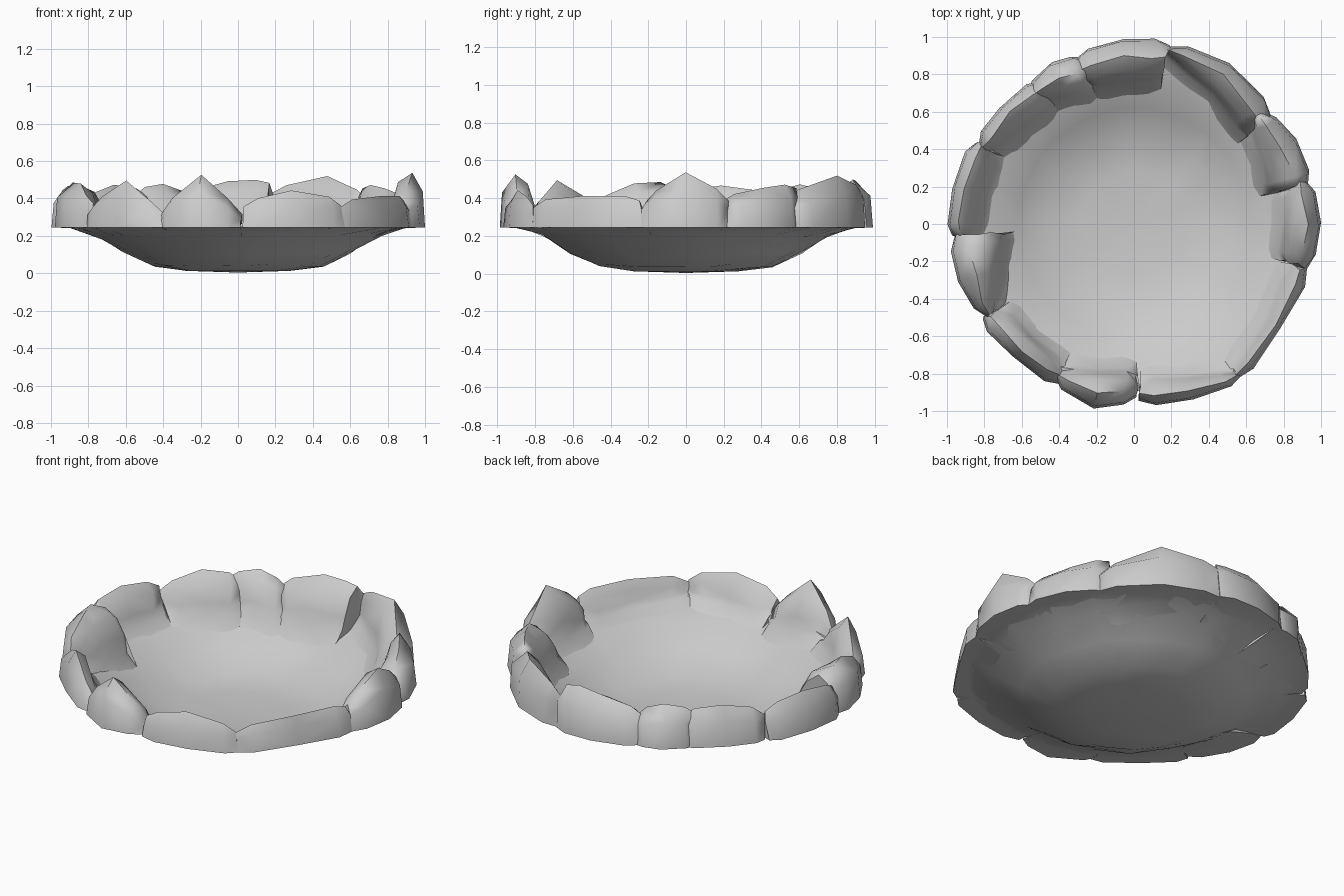
import bpy, bmesh, math, random

if "Cube" in bpy.data.objects:
    bpy.data.objects.remove(bpy.data.objects["Cube"])

random.seed(4)

# Bowl profile: radius, height of the underside
PROFILE = [(0.0, 0.004), (0.28, 0.013), (0.46, 0.042), (0.62, 0.115),
           (0.77, 0.21), (0.90, 0.244)]
SEGS = 22
THICK = 0.006


def bowl_z(r):
    for (r0, z0), (r1, z1) in zip(PROFILE, PROFILE[1:]):
        if r <= r1:
            return z0 + (z1 - z0) * (r - r0) / (r1 - r0)
    return PROFILE[-1][1]


def finish(bm, name, angle):
    bmesh.ops.recalc_face_normals(bm, faces=bm.faces[:])
    mesh = bpy.data.meshes.new(name)
    bm.to_mesh(mesh)
    bm.free()
    ob = bpy.data.objects.new(name, mesh)
    bpy.context.collection.objects.link(ob)
    bpy.ops.object.select_all(action='DESELECT')
    ob.select_set(True)
    bpy.context.view_layer.objects.active = ob
    bpy.ops.object.shade_smooth_by_angle(angle=math.radians(angle))
    return ob


# Shallow dented bowl: underside and inside skins joined at the rim
def build_bowl():
    bm = bmesh.new()
    jitter = [[(random.uniform(-0.2, 0.2), random.uniform(-0.01, 0.01))
               for _ in range(SEGS)] for _ in PROFILE]
    order = list(range(len(PROFILE)))
    rows = [(k, 0) for k in order] + [(k, THICK) for k in reversed(order)]
    rings = []
    for k, lift in rows:
        r, z = PROFILE[k]
        if r == 0:
            rings.append([bm.verts.new((0, 0, z + lift))])
            continue
        ring = []
        for i in range(SEGS):
            da, dz = jitter[k][i]
            a = 2 * math.pi * (i + da) / SEGS
            if not 0.3 < r < 0.8:
                dz = 0
            ring.append(bm.verts.new((r * math.cos(a), r * math.sin(a), z + dz + lift)))
        rings.append(ring)
    for lo, hi in zip(rings, rings[1:]):
        for i in range(SEGS):
            j = (i + 1) % SEGS
            if len(lo) == 1:
                bm.faces.new((lo[0], hi[i], hi[j]))
            elif len(hi) == 1:
                bm.faces.new((lo[i], lo[j], hi[0]))
            else:
                bm.faces.new((lo[i], lo[j], hi[j], hi[i]))
    finish(bm, "bowl", 50)


# Rim stones: start/end angle, inner radius start/end,
# outer radius start/middle/end, top height start/middle/end
STONES = [
    (-14, 13.5, 0.80, 0.83, 0.98, 1.00, 0.98, 0.41, 0.53, 0.41),
    (13, 41, 0.74, 0.81, 0.98, 0.98, 0.94, 0.42, 0.45, 0.48),
    (38, 79, 0.75, 0.90, 0.96, 1.00, 0.99, 0.42, 0.52, 0.45),
    (79, 109, 0.78, 0.76, 1.00, 0.99, 0.96, 0.51, 0.49, 0.43),
    (107, 128, 0.74, 0.81, 0.95, 0.97, 0.93, 0.42, 0.47, 0.45),
    (124, 153, 0.76, 0.83, 0.94, 0.95, 0.96, 0.44, 0.47, 0.42),
    (153, 184, 0.83, 0.85, 0.98, 0.99, 1.00, 0.44, 0.47, 0.44),
    (184, 212, 0.69, 0.85, 0.99, 0.99, 0.96, 0.48, 0.48, 0.40),
    (212, 244, 0.82, 0.82, 0.98, 0.96, 0.97, 0.38, 0.49, 0.34),
    (243, 271, 0.85, 0.78, 0.95, 1.01, 0.95, 0.36, 0.52, 0.35),
    (272, 305, 0.82, 0.93, 0.97, 0.99, 1.02, 0.38, 0.44, 0.39),
    (304, 345, 0.92, 0.84, 1.02, 0.96, 0.98, 0.38, 0.41, 0.42),
]


def three(a, b, c, t):
    return a + (b - a) * t * 2 if t < 0.5 else b + (c - b) * (t * 2 - 1)


def build_stone(index, spec):
    a0, a1, i0, i1, o0, om, o1, h0, hm, h1 = spec
    bm = bmesh.new()
    rings = []
    for t in (0.0, 0.14, 0.5, 0.86, 1.0):
        end = t in (0.0, 1.0)
        ri = i0 + (i1 - i0) * t
        ro = three(o0, om, o1, t)
        h = three(h0, hm, h1, t) + random.uniform(-0.008, 0.008)
        if end:                      # chipped, narrower ends
            h -= 0.03
            ri += 0.03
            ro -= 0.025
        w = ro - ri
        ridge = random.uniform(0.5, 0.66)
        section = [
            (ri + 0.01, bowl_z(ri) + THICK * 0.5),
            (min(ro - 0.02, 0.90), 0.242),
            (ro, 0.245),
            (ro - 0.012, 0.245 + 0.66 * (h - 0.245)),
            (ri + w * ridge, h),
            (ri + w * 0.22, h - 0.05),
            (ri, 0.24 + 0.36 * (h - 0.245)),
            (ri - 0.02, bowl_z(ri) + 0.035),
            (ri - 0.08, bowl_z(ri - 0.08) + THICK * 0.5),
        ]
        ring = []
        for r, z in section:
            a = math.radians(a0 + (a1 - a0) * t + random.uniform(-0.8, 0.8))
            ring.append(bm.verts.new((r * math.cos(a), r * math.sin(a), z)))
        rings.append(ring)
    n = len(rings[0])
    for lo, hi in zip(rings, rings[1:]):
        for i in range(n):
            j = (i + 1) % n
            bm.faces.new((lo[i], lo[j], hi[j], hi[i]))
    bm.faces.new(rings[0])
    bm.faces.new(rings[-1])
    bmesh.ops.triangulate(bm, faces=bm.faces[:])
    finish(bm, f"rim_stone_{index + 1}", 58)


build_bowl()
for k, s in enumerate(STONES):
    build_stone(k, s)
